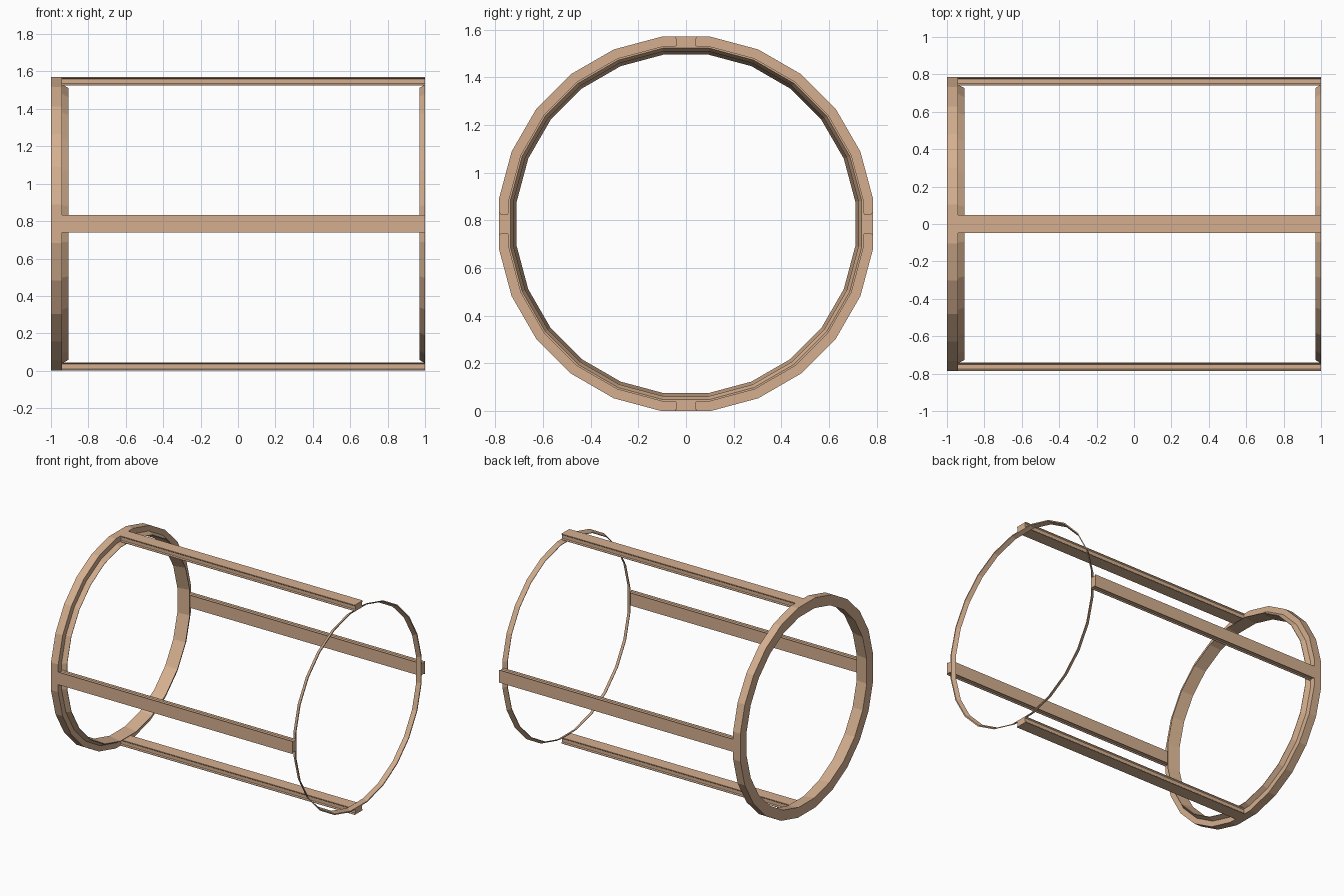
import bpy, bmesh, math

if "Cube" in bpy.data.objects:
    bpy.data.objects.remove(bpy.data.objects["Cube"])

CZ = 0.785                      # height of the drum axis
SIDES = 24
tan = bpy.data.materials.new("warm tan")
tan.diffuse_color = (0.66, 0.43, 0.275, 1)
tan.use_nodes = True
tan.node_tree.nodes["Principled BSDF"].inputs["Base Color"].default_value = tan.diffuse_color


def finish(bm, name):
    bmesh.ops.recalc_face_normals(bm, faces=bm.faces)
    mesh = bpy.data.meshes.new(name)
    bm.to_mesh(mesh)
    bm.free()
    mesh.materials.append(tan)
    ob = bpy.data.objects.new(name, mesh)
    ob.location.z = CZ
    bpy.context.collection.objects.link(ob)
    return ob


def ring(name, profile):
    """Sweep a closed (x, flat radius) profile round the x axis, with flats on top."""
    bm = bmesh.new()
    loops = []
    for i in range(SIDES):
        a = 2 * math.pi * (i + 0.5) / SIDES
        k = 1 / math.cos(math.pi / SIDES)
        loops.append([bm.verts.new((x, r * k * math.cos(a), r * k * math.sin(a)))
                      for x, r in profile])
    n = len(profile)
    for i in range(SIDES):
        p, q = loops[i], loops[(i + 1) % SIDES]
        for j in range(n):
            bm.faces.new((p[j], p[(j + 1) % n], q[(j + 1) % n], q[j]))
    return finish(bm, name)


def rail(name, angle, x0, x1):
    """Long bar with a shallow groove down each side."""
    half = [(0.047, 0.785), (0.047, 0.781), (0.040, 0.775),
            (0.040, 0.750), (0.047, 0.744), (0.047, 0.740)]
    section = half + [(-w, r) for w, r in reversed(half)]
    bm = bmesh.new()
    ends = [[bm.verts.new((x, w, r)) for w, r in section] for x in (x0, x1)]
    n = len(section)
    for j in range(n):
        k = (j + 1) % n
        bm.faces.new((ends[0][j], ends[0][k], ends[1][k], ends[1][j]))
    for e in ends:
        bm.faces.new(e)
    ob = finish(bm, name)
    ob.rotation_euler.x = angle
    return ob


# Heavy end ring with its tapered inner lip
ring("end_ring", [(-1, 0.71), (-1, 0.785), (-0.94, 0.785),
                  (-0.94, 0.745), (-0.907, 0.727), (-0.907, 0.724)])
# Thin conical rim at the open end
ring("thin_rim", [(0.97, 0.727), (1, 0.745), (1, 0.737), (0.97, 0.723)])
# Four rails joining the two ends
for i, side in enumerate(("top", "front", "bottom", "back")):
    rail(side + "_rail", i * math.pi / 2, -0.94, 1.0)
